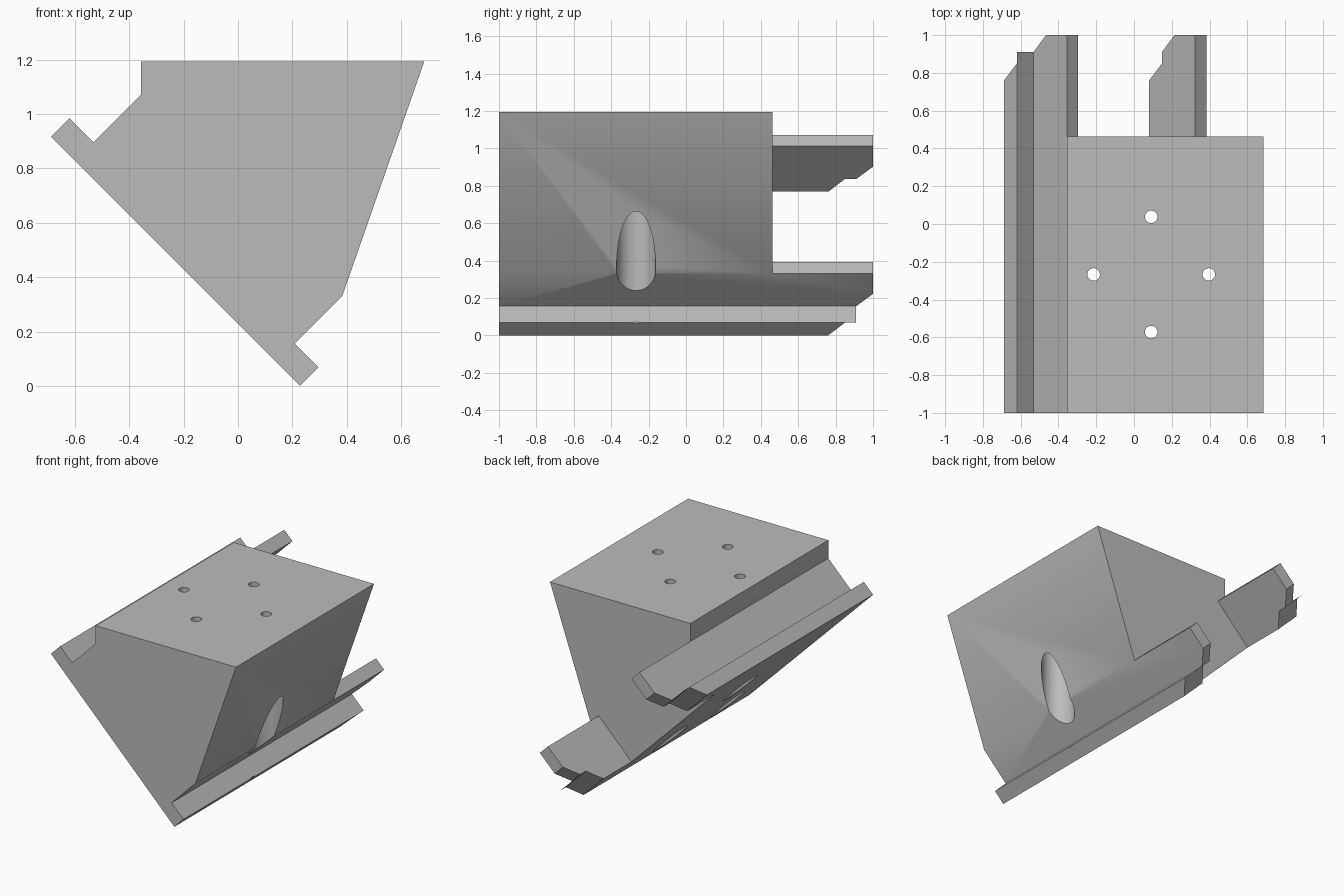
import bpy
import bmesh
from mathutils import Vector

cube = bpy.data.objects.get("Cube")
if cube:
    bpy.data.objects.remove(cube, do_unlink=True)

grey = bpy.data.materials.new("plain_grey")
grey.use_nodes = True
grey.diffuse_color = (0.5, 0.5, 0.5, 1)
grey.node_tree.nodes["Principled BSDF"].inputs["Base Color"].default_value = (0.5, 0.5, 0.5, 1)


def tilted(u, n, y):
    """u runs up the 45 degree base plane, n rises away from it."""
    return Vector((0.228 - u + n, y, u + n))


def prism(name, ring, offset):
    """Solid made by sweeping a closed ring of points along an offset."""
    bm = bmesh.new()
    face = bm.faces.new([bm.verts.new(p) for p in ring])
    swept = bmesh.ops.extrude_face_region(bm, geom=[face])
    moved = [v for v in swept["geom"] if isinstance(v, bmesh.types.BMVert)]
    bmesh.ops.translate(bm, verts=moved, vec=offset)
    bmesh.ops.recalc_face_normals(bm, faces=bm.faces)
    mesh = bpy.data.meshes.new(name)
    bm.to_mesh(mesh)
    bm.free()
    mesh.materials.append(grey)
    obj = bpy.data.objects.new(name, mesh)
    bpy.context.collection.objects.link(obj)
    return obj


def cylinder(name, x, y, radius, bottom, top):
    bpy.ops.mesh.primitive_cylinder_add(vertices=48, radius=radius, depth=top - bottom,
                                        location=(x, y, (top + bottom) / 2))
    obj = bpy.context.object
    obj.name = name
    obj.data.materials.append(grey)
    return obj


def cut(target, cutter):
    mod = target.modifiers.new(cutter.name, 'BOOLEAN')
    mod.operation = 'DIFFERENCE'
    mod.solver = 'EXACT'
    mod.object = cutter
    bpy.context.view_layer.objects.active = target
    bpy.ops.object.modifier_apply(modifier=mod.name)
    bpy.data.objects.remove(cutter, do_unlink=True)


# Main block: wedge with a flanged rail along each edge of the tilted base
LENGTH, STEP, INNER = 0.916, 0.088, 0.148
FLANGE, RAIL = 0.068, 0.244
lower = [(0, 0), (0, FLANGE), (STEP, FLANGE), (STEP, RAIL)]
upper = [(LENGTH - u, n) for u, n in reversed(lower)]
ring = [tilted(u, n, -1) for u, n in lower]
ring += [Vector((0.685, -1, 1.193)), Vector((-0.356, -1, 1.193))]
ring += [tilted(u, n, -1) for u, n in upper]
block = prism("mounting_block", ring, Vector((0, 2, 0)))

# Rear clearance: leaves only the two rails behind the block
gap = [(INNER, -0.2), (INNER, RAIL), (-2, RAIL), (-2, 2),
       (3, 2), (3, RAIL), (LENGTH - INNER, RAIL), (LENGTH - INNER, -0.2)]
cut(block, prism("rear_gap", [tilted(u, n, 0.463) for u, n in gap], Vector((0, 1, 0))))

# Stepped chamfer under the rail ends
chamfer = [(0.67, -FLANGE), (0.85, FLANGE), (0.91, FLANGE),
           (1.09, 0.2), (1.2, 0.2), (1.2, -FLANGE)]
cut(block, prism("rail_chamfer", [tilted(-0.5, n, y) for y, n in chamfer],
                 Vector((-2, 0, 2))))

# Four vertical screw holes, each with a wide bore from below
for dx, dy in ((1, 0), (-1, 0), (0, 1), (0, -1)):
    x, y = 0.091 + 0.305 * dx, -0.267 + 0.305 * dy
    cut(block, cylinder("head_bore", x, y, 0.104, -0.5, 1.0))
    cut(block, cylinder("screw_hole", x, y, 0.033, 0.9, 1.5))

bpy.ops.object.select_all(action='DESELECT')
block.select_set(True)
bpy.context.view_layer.objects.active = block
bpy.ops.object.shade_smooth_by_angle(angle=0.5)
